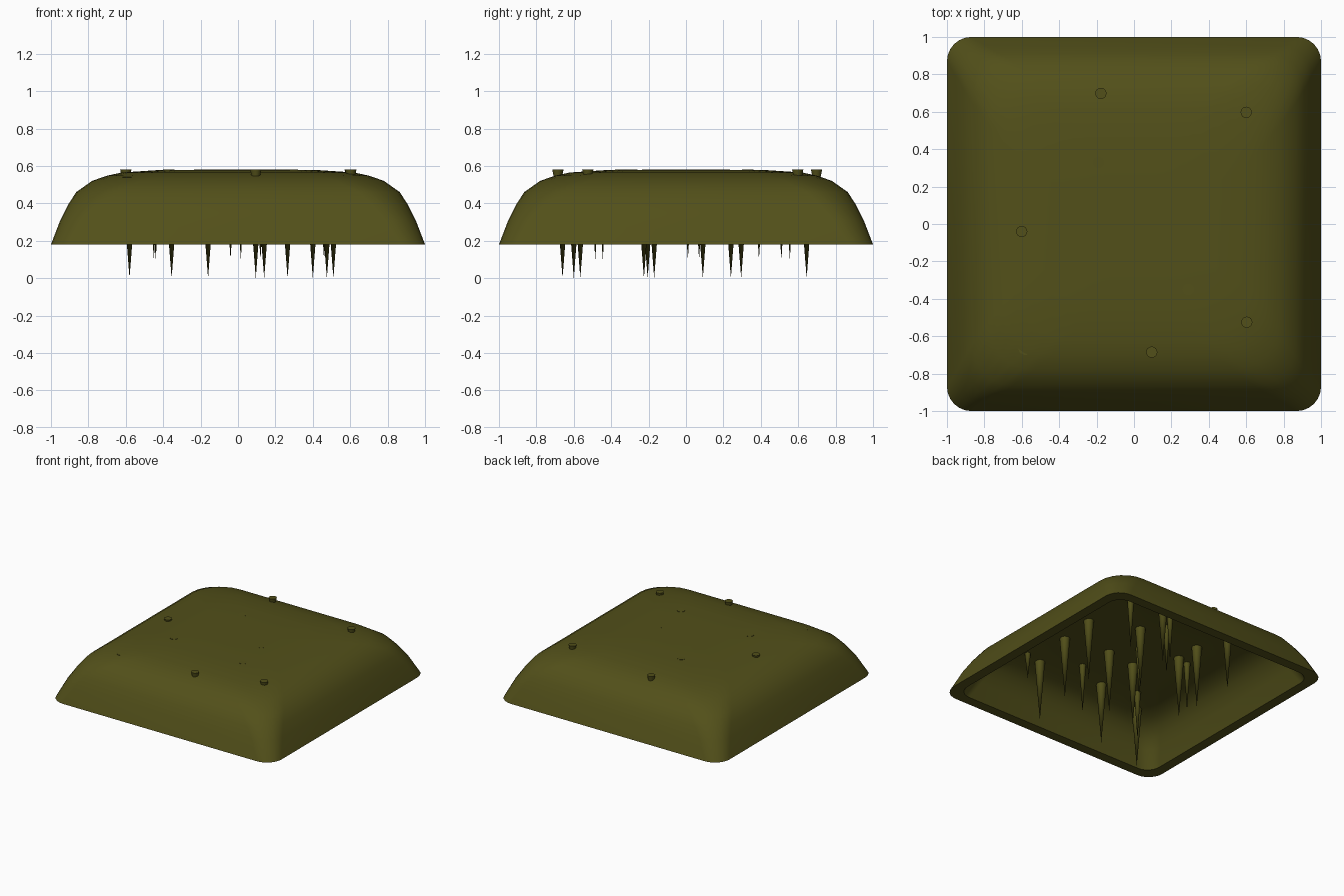
import bpy, bmesh
from math import sin, cos, pi

if "Cube" in bpy.data.objects:
    bpy.data.objects.remove(bpy.data.objects["Cube"])

olive = bpy.data.materials.new("olive")
olive.diffuse_color = (0.085, 0.08, 0.01, 1)
olive.use_nodes = True
olive.node_tree.nodes["Principled BSDF"].inputs["Base Color"].default_value = olive.diffuse_color


def finish(bm, name, smooth_angle=None):
    bmesh.ops.recalc_face_normals(bm, faces=bm.faces[:])
    mesh = bpy.data.meshes.new(name)
    bm.to_mesh(mesh)
    bm.free()
    ob = bpy.data.objects.new(name, mesh)
    bpy.context.collection.objects.link(ob)
    mesh.materials.append(olive)
    if smooth_angle:
        bpy.ops.object.select_all(action='DESELECT')
        ob.select_set(True)
        bpy.context.view_layer.objects.active = ob
        bpy.ops.object.shade_smooth_by_angle(angle=smooth_angle)
    return ob


def rounded_ring(bm, h, r, z, steps=6):
    """Rounded square of half size h and corner radius r."""
    ring = []
    for q, (sx, sy) in enumerate([(1, 1), (-1, 1), (-1, -1), (1, -1)]):
        for i in range(steps + 1):
            a = (q + i / steps) * pi / 2
            ring.append(bm.verts.new((sx * (h - r) + r * cos(a),
                                      sy * (h - r) + r * sin(a), z)))
    return ring


# Domed square shell, hollow underneath: outer skin top-down, then rim, then cavity
outer = [(0.2, 0.10, 0.58), (0.44, 0.22, 0.577), (0.62, 0.28, 0.565),
         (0.70, 0.27, 0.548), (0.78, 0.25, 0.52), (0.865, 0.22, 0.46),
         (0.91, 0.19, 0.39), (0.95, 0.16, 0.31), (1.0, 0.13, 0.18)]
inner = [(0.92, 0.11, 0.18), (0.87, 0.13, 0.305), (0.84, 0.14, 0.365),
         (0.80, 0.16, 0.42), (0.74, 0.18, 0.465), (0.65, 0.2, 0.487),
         (0.45, 0.2, 0.498), (0.2, 0.1, 0.50)]
bm = bmesh.new()
rings = [rounded_ring(bm, *p) for p in outer + inner]
for a, b in zip(rings, rings[1:]):
    for i in range(len(a)):
        j = (i + 1) % len(a)
        bm.faces.new((a[i], a[j], b[j], b[i]))
bm.faces.new(rings[0])
bm.faces.new(rings[-1])
finish(bm, "shell", 0.7)


def cone(name, x, y, z0, z1, r0, r1, sides):
    """Tapered round bar from z0 (radius r0) up to z1 (radius r1)."""
    bm = bmesh.new()
    bmesh.ops.create_cone(bm, cap_ends=True, segments=sides, radius1=r0,
                          radius2=r1, depth=z1 - z0)
    bmesh.ops.translate(bm, verts=bm.verts[:], vec=(x, y, (z0 + z1) / 2))
    finish(bm, name, 0.9)


# Long spikes hanging from the cavity roof
long_spikes = [(0.40, -0.60), (-0.16, -0.565), (-0.58, -0.66), (0.51, 0.09),
               (0.14, 0.24), (-0.355, 0.645), (-0.355, 0.295), (0.265, 0.645),
               (0.095, -0.17), (-0.16, -0.205), (0.475, -0.225), (-0.355, 0.09)]
for i, (x, y) in enumerate(long_spikes):
    cone(f"long_spike_{i}", x, y, 0.0, 0.54, 0.0, 0.042, 8)

# Short spikes between them
short_spikes = [(0.12, -0.445, 0.10), (-0.44, -0.485, 0.10), (-0.45, 0.07, 0.10),
                (-0.04, 0.01, 0.10), (0.12, 0.555, 0.10), (0.46, 0.51, 0.10),
                (0.015, 0.39, 0.10), (0.55, -0.56, 0.28)]
for i, (x, y, tip) in enumerate(short_spikes):
    cone(f"short_spike_{i}", x, y, tip, 0.54, 0.0, 0.028, 8)

# Small studs on top; the central ones are almost flush with the shell
studs = [(-0.177, 0.698), (0.60, 0.597), (-0.60, -0.04), (0.603, -0.525),
         (0.095, -0.685), (-0.19, 0.33), (0.24, -0.045), (-0.37, -0.29),
         (0.29, -0.35)]
for i, (x, y) in enumerate(studs):
    cone(f"stud_{i}", x, y, 0.54, 0.58, 0.022, 0.03, 16)
